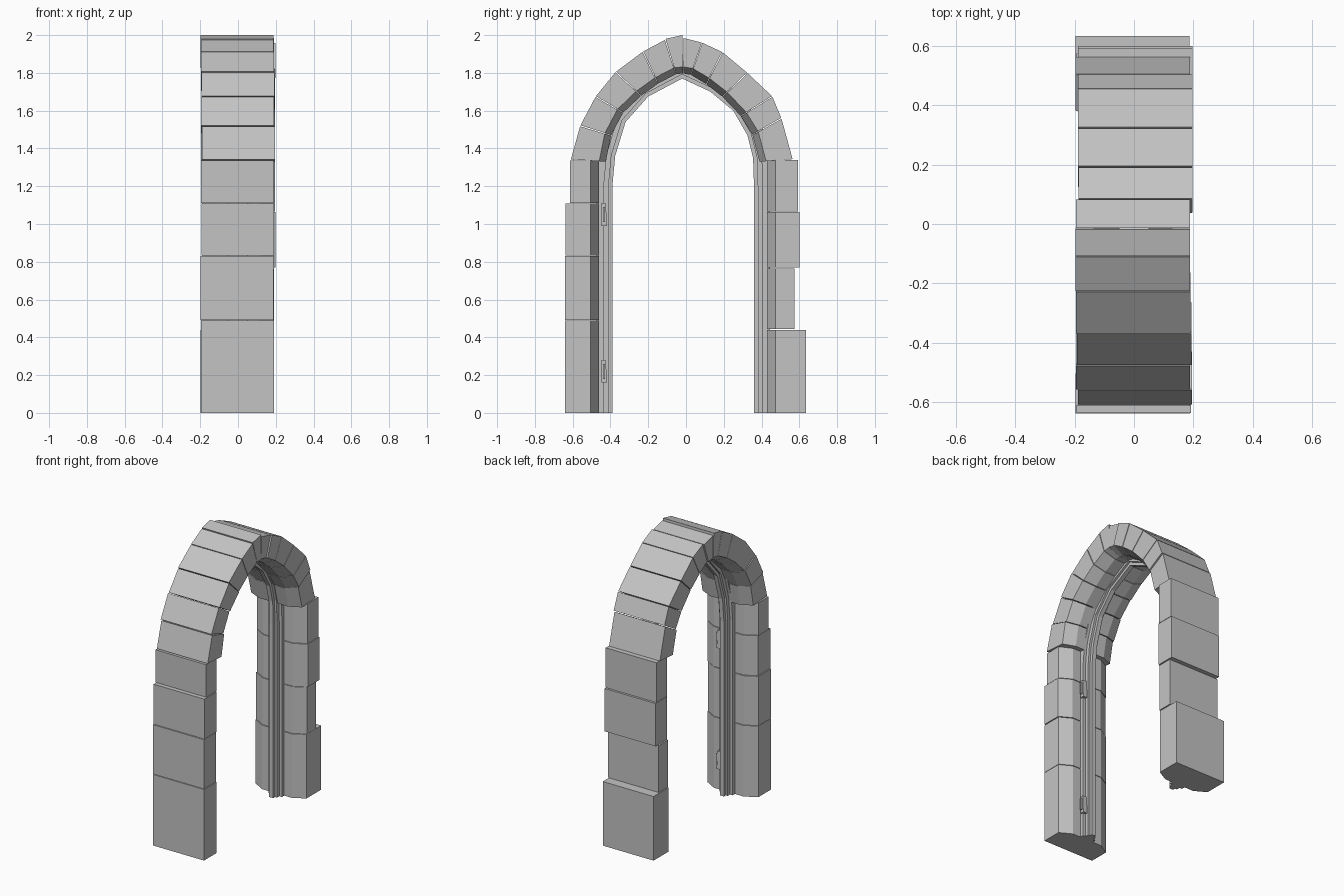
import bpy
import bmesh
import random
from mathutils import Vector

random.seed(4)
cube = bpy.data.objects.get("Cube")
if cube:
    bpy.data.objects.remove(cube, do_unlink=True)

stone = bpy.data.materials.new("stone_grey")
stone.use_nodes = True
GREY = (0.55, 0.55, 0.55, 1)
stone.diffuse_color = GREY
stone.node_tree.nodes["Principled BSDF"].inputs["Base Color"].default_value = GREY


def loft(name, sections):
    """Join equal closed sections into a capped solid."""
    bm = bmesh.new()
    rings = [[bm.verts.new(p) for p in s] for s in sections]
    n = len(rings[0])
    for a, b in zip(rings, rings[1:]):
        for i in range(n):
            j = (i + 1) % n
            bm.faces.new((a[i], a[j], b[j], b[i]))
    bm.faces.new(rings[0])
    bm.faces.new(rings[-1])
    bmesh.ops.recalc_face_normals(bm, faces=bm.faces)
    mesh = bpy.data.meshes.new(name)
    bm.to_mesh(mesh)
    bm.free()
    mesh.materials.append(stone)
    obj = bpy.data.objects.new(name, mesh)
    bpy.context.collection.objects.link(obj)
    return obj


def block(name, joints, depth):
    """Stone between two joints, with both inner edges chamfered."""
    shift = random.uniform(-0.006, 0.006)
    w, cut = 0.193, 0.08
    sections = []
    for oy, oz, iy, iz in joints:
        outer, side = Vector((0, oy, oz)), Vector((0, iy, iz))
        inner = side + (side - outer).normalized() * depth
        ring = ((-w, outer), (w, outer), (w, side),
                (w - cut, inner), (cut - w, inner), (-w, side))
        sections.append([p + Vector((x + shift, 0, 0)) for x, p in ring])
    return loft(name, sections)


# Pillar stones: bottom, top, outer edge, side face edge
front_pillar = [(0, .488, -.64, -.505), (.492, .83, -.64, -.505),
                (.834, 1.108, -.638, -.505), (1.112, 1.335, -.615, -.505)]
back_pillar = [(0, .44, .635, .475), (.444, .765, .575, .475),
               (.769, 1.063, .6, .475), (1.067, 1.34, .592, .475)]
for side, rows in (("front", front_pillar), ("back", back_pillar)):
    for i, (z0, z1, out, edge) in enumerate(rows):
        block(f"{side}_pillar_stone_{i + 1}",
              [(out, z0, edge, z0), (out, z1, edge, z1)], 0.045)

# Arch joints from the front spring to the back spring: outer y, z, inner y, z
joints = [(-.61, 1.34, -.46, 1.33), (-.56, 1.52, -.43, 1.48),
          (-.478, 1.675, -.363, 1.607), (-.372, 1.805, -.263, 1.703),
          (-.228, 1.913, -.163, 1.775), (-.11, 1.975, -.063, 1.827),
          (-.015, 1.985, -.015, 1.832), (.085, 1.96, .037, 1.823),
          (.193, 1.91, .123, 1.772), (.325, 1.80, .218, 1.698),
          (.457, 1.675, .32, 1.59), (.505, 1.56, .382, 1.49),
          (.565, 1.34, .425, 1.33)]
for i, (a, b) in enumerate(zip(joints, joints[1:])):
    if i == 5:
        # The keystone stands a little proud
        a = (-.11, 1.98, *a[2:])
        b = (-.018, 2.0, *b[2:])
    # Leave a fine gap at each joint
    gap = [0.015 * (q - p) for p, q in zip(a, b)]
    ends = [[p + g for p, g in zip(a, gap)], [q - g for q, g in zip(b, gap)]]
    block(f"arch_stone_{i + 1}", ends, 0.035)

# Stepped door frame swept along the inside of the arch
path = [Vector((0, y, z)) for y, z in (
    (-.39, 0), (-.39, 1.2), (-.375, 1.36), (-.32, 1.54), (-.2, 1.675),
    (-.02, 1.77), (.13, 1.7), (.25, 1.6), (.325, 1.47), (.355, 1.35),
    (.36, 1.2), (.36, 0))]
half = [(.05, .085), (.05, .045), (.03, .045), (.03, .02), (.015, .02), (.015, 0)]
profile = half + [(-x, d) for x, d in reversed(half)]


def outward(a, b):
    t = (b - a).normalized()
    return Vector((0, -t.z, t.y))


normals = [outward(a, b) for a, b in zip(path, path[1:])]
sections = []
for i, p in enumerate(path):
    n0, n1 = normals[max(i - 1, 0)], normals[min(i, len(normals) - 1)]
    miter = (n0 + n1).normalized()
    miter /= miter.dot(n0)
    sections.append([p + miter * d + Vector((x, 0, 0)) for x, d in profile])
loft("door_frame", sections)

# Hinges on the frame: tapered leaf plus a short pin
for name, z in (("lower", .16), ("upper", .99)):
    leaf = [[Vector((x, y, z + h)) for x, y in
             ((.025, -.447), (.06, -.447), (.06, y1), (.025, y1))]
            for h, y1 in ((0, -.418), (.12, -.425))]
    loft(f"{name}_hinge", leaf)
    pin = [[Vector((x, y, z + h)) for x, y in
            ((.058, -.44), (.07, -.44), (.07, -.428), (.058, -.428))]
           for h in (.02, .1)]
    loft(f"{name}_hinge_pin", pin)
